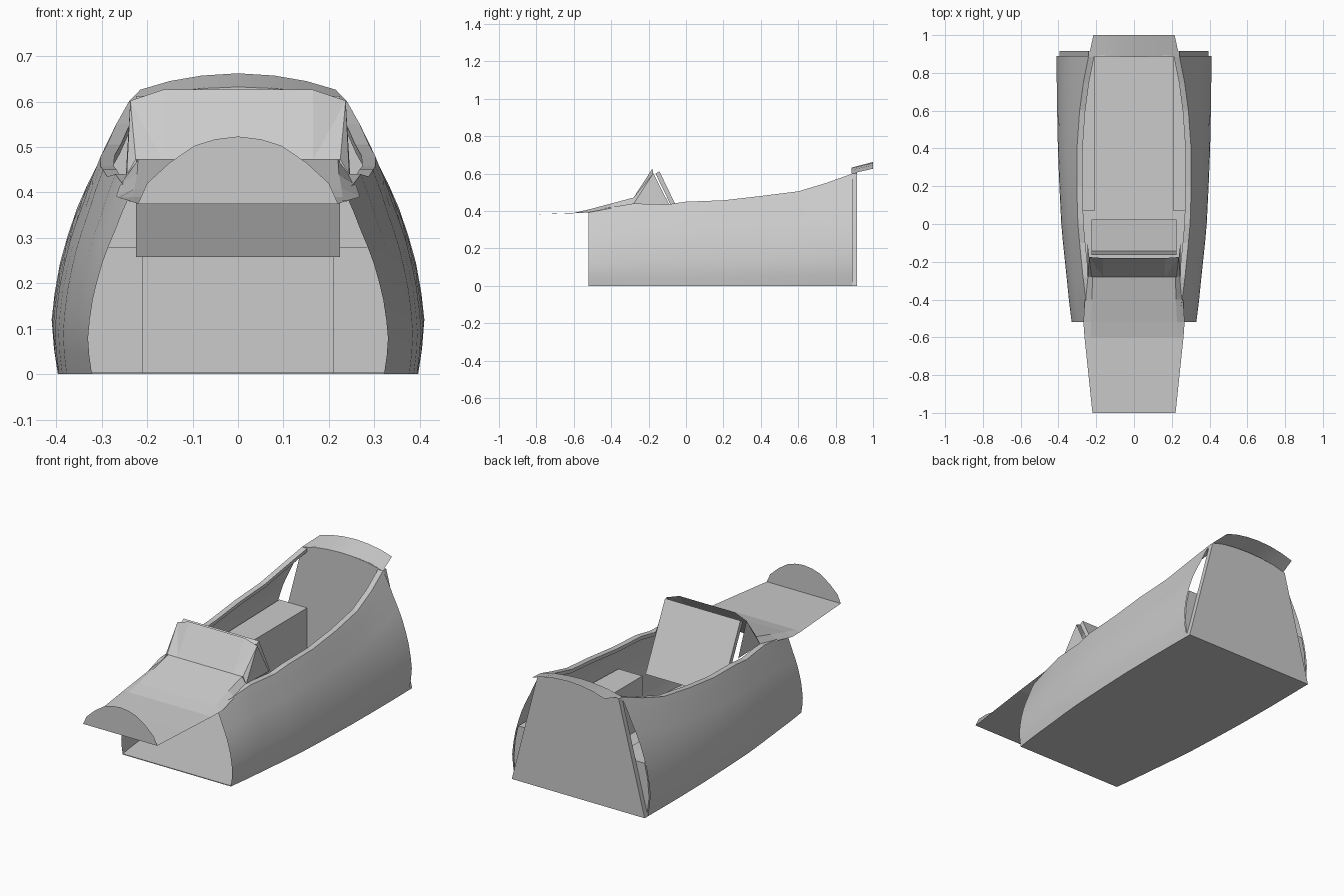
import bpy, bmesh, math

if "Cube" in bpy.data.objects:
    bpy.data.objects.remove(bpy.data.objects["Cube"])

grey = bpy.data.materials.new("light_grey")
grey.diffuse_color = (0.6, 0.6, 0.6, 1)
grey.use_nodes = True
grey.node_tree.nodes["Principled BSDF"].inputs["Base Color"].default_value = grey.diffuse_color


def make(name, verts, faces, smooth=False):
    me = bpy.data.meshes.new(name)
    me.from_pydata(verts, [], faces)
    bm = bmesh.new()
    bm.from_mesh(me)
    bmesh.ops.recalc_face_normals(bm, faces=bm.faces)
    bm.to_mesh(me)
    bm.free()
    me.materials.append(grey)
    ob = bpy.data.objects.new(name, me)
    bpy.context.collection.objects.link(ob)
    if smooth:
        bpy.context.view_layer.objects.active = ob
        ob.select_set(True)
        bpy.ops.object.shade_smooth_by_angle(angle=math.radians(35))
        ob.select_set(False)
    return ob


def loft(name, rows, closed=False, caps=False, smooth=False):
    n = len(rows[0])
    verts = [p for r in rows for p in r]
    faces = []
    for i in range(len(rows) - 1):
        for j in range(n if closed else n - 1):
            k = (j + 1) % n
            faces.append((i * n + j, i * n + k, (i + 1) * n + k, (i + 1) * n + j))
    if caps:
        faces += [tuple(range(n)), tuple((len(rows) - 1) * n + j for j in range(n))]
    return make(name, verts, faces, smooth)


def prism(name, outline, y0, y1):
    """Solid from an x-z outline between two y positions."""
    return loft(name, [[(x, y, z) for x, z in outline] for y in (y0, y1)], True, True)


def both(points):
    """Mirror a half outline that runs from the middle to the right edge."""
    return [(-x, z) for x, z in points[:0:-1]] + points


def lerp(table, t):
    for (a, *va), (b, *vb) in zip(table, table[1:]):
        if t <= b:
            f = (t - a) / (b - a)
            return [p + (q - p) * f for p, q in zip(va, vb)]
    return list(table[-1][1:])


# Hull stations: y, widest half width, rim half width, rim height
STATIONS = [(-.52, .33, .235, .40), (-.40, .345, .255, .42), (-.28, .357, .27, .44),
            (-.10, .376, .288, .435), (0, .385, .297, .45), (.2, .395, .303, .457),
            (.4, .403, .302, .48), (.6, .407, .288, .505), (.75, .409, .268, .55),
            (.89, .41, .24, .60)]
# Section curve: height fraction, inward fraction
CURVE = [(0, .09), (.1, .03), (.2, 0), (.3, .04), (.41, .11), (.51, .21), (.61, .33),
         (.7, .47), (.79, .63), (.9, .81), (1, 1)]


def hull_x(y, z):
    w, r, h = lerp(STATIONS, y)
    return w - (w - r) * lerp(CURVE, z / h)[0]


# Curved side walls and the raised lip around the opening
for side, s in (("left", -1), ("right", 1)):
    loft(side + "_wall", [[(s * (w - (w - r) * g), y, f * h) for f, g in CURVE]
                          for y, w, r, h in STATIONS], smooth=True)
    loft(side + "_rim", [[(s * (r + .004), y, h - .02), (s * r, y, h),
                          (s * (r - .03), y, h), (s * (r - .028), y, h - .02)]
                         for y, w, r, h in STATIONS], True, True)

    # Side console whose outer edge follows the wall
    rows = []
    for y in (.07, .3, .6, .888):
        rows.append([(s * .21, y, 0), (s * .21, y, .28)] +
                    [(s * (hull_x(y, z) - .006), y, z) for z in (.28, .2, .1, .004)])
    loft(side + "_console", rows, True, True)

# Floor following the hull bottom
loft("floor", [[(-x, y, 0), (x, y, 0), (x, y, .004), (-x, y, .004)]
               for y, x in [(st[0], hull_x(st[0], 0)) for st in STATIONS]], True, True)

# Rear bulkhead with curved top
prism("rear_bulkhead", both([(0, .632), (.08, .629), (.16, .62), (.24, .60)])
      + [(.395, 0), (-.395, 0)], .887, .915)

# Arched lip behind the bulkhead
front_arc = both([(0, .632), (.07, .629), (.15, .62), (.24, .60)])
back_arc = both([(0, .662), (.08, .657), (.15, .645), (.215, .626)])
loft("rear_lip", [[(x, .885, z) for x, z in front_arc],
                  [(x, 1, z) for x, z in back_arc]], smooth=True)

# Nose deck: flat sheet that rises toward the windscreen
deck = [(-1, .22, .22, .375, .375), (-.8, .241, .225, .382, .382),
        (-.6, .262, .23, .39, .388), (-.52, .268, .228, .408, .392),
        (-.4, .26, .222, .44, .415), (-.28, .245, .22, .472, .438)]
loft("nose_deck", [[(-xo, y, zo), (-xi, y, zi), (xi, y, zi), (xo, y, zo)]
                   for y, xo, xi, zi, zo in
                   [(y, xo, min(xi, xo - .003), zi, zo) for y, xo, xi, zi, zo in deck]])

# Upright rounded plate at the nose tip
dome = both([(0, .523), (.05, .517), (.095, .503), (.15, .466), (.2, .42), (.22, .375)])
make("nose_plate", [(x, -1, z) for x, z in dome], [tuple(range(len(dome)))])

# Windscreen: centre pane, corner panes and side gussets
half = [(.165, -.28, .472), (.165, -.18, .626), (.237, -.175, .602),
        (.225, -.28, .472), (.245, -.28, .438), (.247, -.09, .435)]
verts = half + [(-x, y, z) for x, y, z in half]
faces = [(0, 1, 7, 6)]
for o in (0, 6):
    faces += [(o, o + 2, o + 1), (o, o + 3, o + 2), (o + 3, o + 4, o + 2), (o + 4, o + 5, o + 2)]
make("windscreen", verts, faces)

# Sloping instrument panel
loft("instrument_panel", [[(x, -.163, .600), (x, -.142, .612), (x, .024, .268), (x, .003, .258)]
                          for x in (-.224, .224)], True, True)
